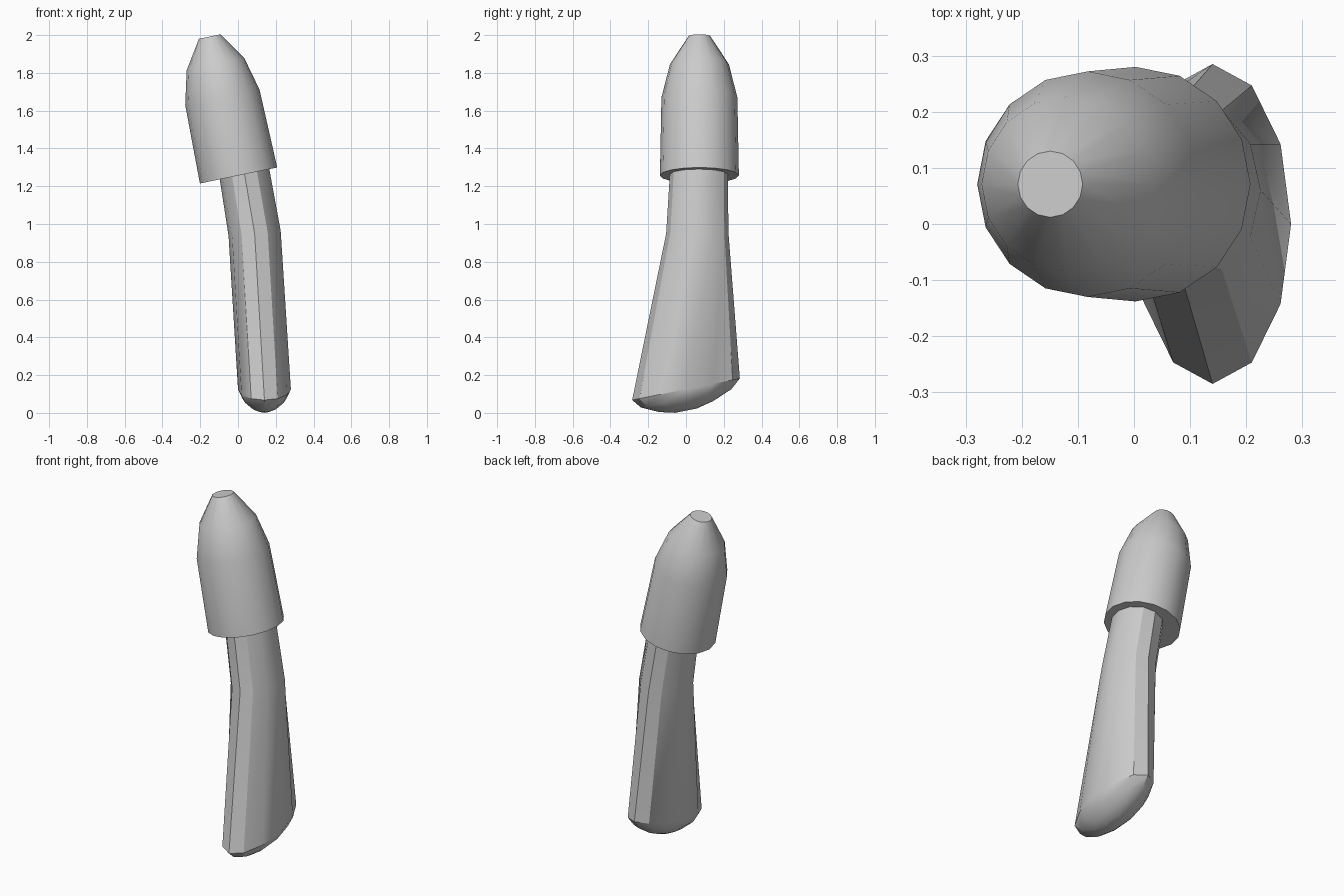
import bpy
import bmesh
from math import sin, cos, tau, radians
from mathutils import Vector, Matrix

cube = bpy.data.objects.get("Cube")
if cube:
    bpy.data.objects.remove(cube, do_unlink=True)

grey = bpy.data.materials.new("plain grey")
grey.use_nodes = True
colour = (0.6, 0.6, 0.6, 1)
grey.diffuse_color = colour
grey.node_tree.nodes["Principled BSDF"].inputs["Base Color"].default_value = colour


def loft(name, rings):
    """Skin a list of point rings and close both ends."""
    bm = bmesh.new()
    loops = [[bm.verts.new(p) for p in ring] for ring in rings]
    n = len(loops[0])
    for low, high in zip(loops, loops[1:]):
        for i in range(n):
            j = (i + 1) % n
            bm.faces.new((low[i], low[j], high[j], high[i]))
    bm.faces.new(loops[0][::-1])
    bm.faces.new(loops[-1])
    bmesh.ops.recalc_face_normals(bm, faces=bm.faces)
    mesh = bpy.data.meshes.new(name)
    bm.to_mesh(mesh)
    bm.free()
    mesh.materials.append(grey)
    obj = bpy.data.objects.new(name, mesh)
    bpy.context.collection.objects.link(obj)
    bpy.ops.object.select_all(action="DESELECT")
    obj.select_set(True)
    bpy.context.view_layer.objects.active = obj
    bpy.ops.object.shade_smooth_by_angle(angle=radians(30))
    return obj


def ellipse(centre, rx, ry, sides, slope_x=0, slope_y=0):
    """Ring around a centre, its plane sloping along x and y."""
    ring = []
    for i in range(sides):
        x, y = rx * cos(tau * i / sides), ry * sin(tau * i / sides)
        ring.append(Vector(centre) + Vector((x, y, slope_x * x + slope_y * y)))
    return ring


# Handle: rounded slanted foot, then a shaft bending into the cap
foot = [(0.2, 0.012), (0.5, 0.033), (0.84, 0.077), (1, 0.125)]
handle = [ellipse((0.14, 0, z), 0.14 * s, 0.285 * s, 12, slope_y=0.2) for s, z in foot]
handle.append(ellipse((0.088, 0.06, 0.95), 0.138, 0.165, 12, slope_x=0.1))
handle.append(ellipse((0.02, 0.07, 1.35), 0.13, 0.15, 12, slope_x=0.2))
loft("handle", handle)

# Cap: tapered bullet shape on a leaning axis
profile = [(0.209, 0), (0.201, 0.422), (0.156, 0.601), (0.059, 0.751)]
cap = loft("cap", [ellipse((0, 0, h), r, r, 16) for r, h in profile])
cap.matrix_world = Matrix.Translation((0.003, 0.071, 1.257)) @ Matrix.Rotation(radians(-11.7), 4, "Y")
